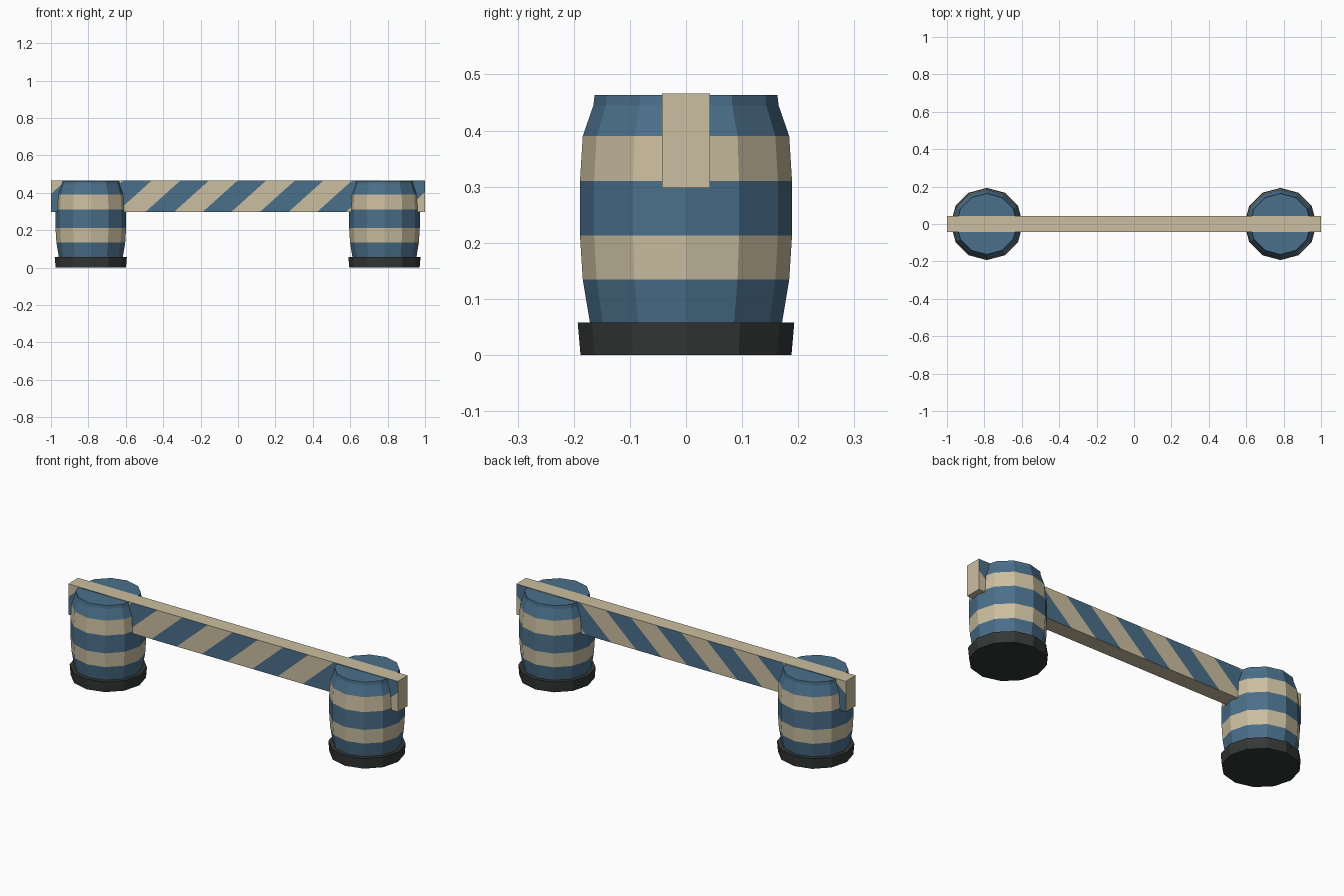
import bpy, bmesh, math
from mathutils import Vector

if "Cube" in bpy.data.objects:
    bpy.data.objects.remove(bpy.data.objects["Cube"])


def material(name, rgb):
    m = bpy.data.materials.new(name)
    m.diffuse_color = (*rgb, 1)
    m.use_nodes = True
    m.node_tree.nodes["Principled BSDF"].inputs["Base Color"].default_value = m.diffuse_color
    return m


BLUE = material("faded blue", (0.068, 0.16, 0.255))
TAN = material("sand", (0.60, 0.52, 0.35))
DARK = material("dark rubber", (0.034, 0.038, 0.037))


def finish(name, bm, mats):
    bmesh.ops.recalc_face_normals(bm, faces=bm.faces)
    me = bpy.data.meshes.new(name)
    bm.to_mesh(me)
    bm.free()
    for m in mats:
        me.materials.append(m)
    ob = bpy.data.objects.new(name, me)
    bpy.context.collection.objects.link(ob)
    return ob


def lathe(name, x, profile, bands, mats, sides=12):
    """Capped solid of revolution; bands gives the material of each ring of faces."""
    bm = bmesh.new()
    rings = []
    for r, z in profile:
        rings.append([bm.verts.new((x + r * math.cos(2 * math.pi * i / sides),
                                    r * math.sin(2 * math.pi * i / sides), z))
                      for i in range(sides)])
    for k, band in enumerate(bands):
        a, b = rings[k], rings[k + 1]
        for i in range(sides):
            j = (i + 1) % sides
            bm.faces.new((a[i], a[j], b[j], b[i])).material_index = band
    bm.faces.new(rings[0][::-1])
    bm.faces.new(rings[-1])
    return finish(name, bm, mats)


# Striped barrels standing on dark rubber bases
BARREL = [(0.170, 0.05), (0.184, 0.135), (0.189, 0.213), (0.189, 0.31),
          (0.184, 0.39), (0.165, 0.445), (0.163, 0.463)]
BASE = [(0.188, 0.0), (0.193, 0.058)]
for side, x in (("left", -0.787), ("right", 0.783)):
    lathe(side + "_barrel", x, BARREL, (0, 1, 0, 1, 0, 0), (BLUE, TAN))
    lathe(side + "_base", x, BASE, (0,), (DARK,))

# Plank across both barrels, cut along slanted stripe edges
Z0, Z1, HALF_Y = 0.298, 0.466, 0.043
PERIOD, START = 0.306, -0.495       # stripe spacing and one stripe's lower left corner
SLOPE = 0.187 / (Z1 - Z0)           # sideways lean per unit height

bm = bmesh.new()
bmesh.ops.create_cube(bm, size=1)
for v in bm.verts:
    v.co = (v.co.x * 2, v.co.y * 2 * HALF_Y, Z0 + (v.co.z + 0.5) * (Z1 - Z0))
for k in range(-6, 12):
    bmesh.ops.bisect_plane(bm, geom=bm.verts[:] + bm.edges[:] + bm.faces[:],
                           plane_co=Vector((START + k * PERIOD / 2, 0, Z0)),
                           plane_no=Vector((1, 0, -SLOPE)).normalized())
bm.normal_update()
for f in bm.faces:
    c = f.calc_center_median()
    phase = ((c.x - SLOPE * (c.z - Z0) - START) / PERIOD) % 1
    # Only the two long upright faces carry stripes
    f.material_index = 1 if abs(f.normal.y) > 0.5 and phase < 0.5 else 0
finish("striped_plank", bm, (TAN, BLUE))
